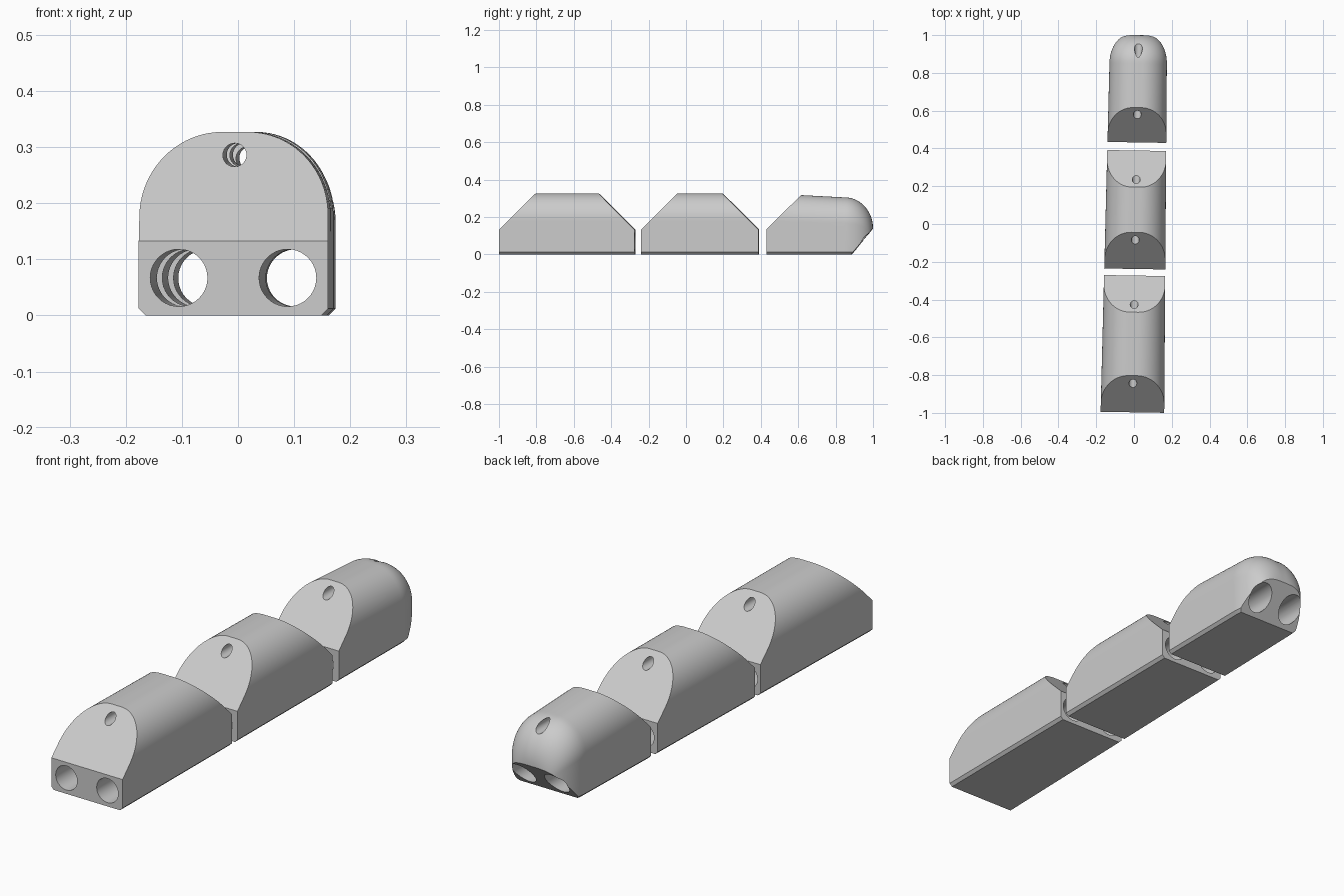
import bpy, bmesh, math
from mathutils import Matrix, Vector

cube = bpy.data.objects.get("Cube")
if cube:
    bpy.data.objects.remove(cube, do_unlink=True)

GREY = (0.6, 0.6, 0.6, 1)
grey = bpy.data.materials.new("light grey")
grey.use_nodes = True
grey.diffuse_color = GREY
grey.node_tree.nodes["Principled BSDF"].inputs["Base Color"].default_value = GREY

# The whole finger leans slightly to one side
PLACE = Matrix.Translation((0.008, 0, 0)) @ Matrix.Rotation(-0.0165, 4, "Z")
TOP, LEDGE, CHAMFER, ARC = 0.327, 0.133, 0.012, 20


def half_width(y):
    return 0.1595 - 0.009 * y


def section(y, w, h):
    """Arch-shaped cross-section with a chamfered base."""
    rx, rz = w * 0.86, h * 0.45
    half = [(w - CHAMFER, 0), (w, CHAMFER)]
    for i in range(ARC + 1):
        a = math.pi / 2 * i / ARC
        half.append((w - rx + rx * math.cos(a), h - rz + rz * math.sin(a)))
    return [(x, y, z) for x, z in half] + [(-x, y, z) for x, z in reversed(half)]


def slice_off(bm, point, normal):
    """Cut away everything beyond a plane and cap the opening."""
    geom = bm.verts[:] + bm.edges[:] + bm.faces[:]
    bmesh.ops.bisect_plane(bm, geom=geom, plane_co=point, plane_no=normal,
                           clear_outer=True, dist=1e-6)
    edges = [e for e in bm.edges if e.is_boundary]
    bmesh.ops.holes_fill(bm, edges=edges, sides=0)


def link(name, bm):
    bmesh.ops.recalc_face_normals(bm, faces=bm.faces)
    bm.transform(PLACE)
    mesh = bpy.data.meshes.new(name)
    bm.to_mesh(mesh)
    bm.free()
    mesh.materials.append(grey)
    obj = bpy.data.objects.new(name, mesh)
    bpy.context.collection.objects.link(obj)
    return obj


def segment(name, stations, cuts, bores):
    # Lofted body
    bm = bmesh.new()
    rings = [[bm.verts.new(p) for p in section(*s)] for s in stations]
    for a, b in zip(rings, rings[1:]):
        for i in range(len(a)):
            j = (i + 1) % len(a)
            bm.faces.new((a[i], a[j], b[j], b[i]))
    bm.faces.new(rings[0])
    bm.faces.new(rings[-1])
    for point, normal in cuts:
        slice_off(bm, Vector(point), Vector(normal).normalized())
    body = link(name, bm)

    # Lengthwise bores
    y0, y1 = stations[0][0] - 0.1, stations[-1][0] + 0.1
    cutter_bm = bmesh.new()
    for x, z, r in bores:
        m = Matrix.Translation((x, (y0 + y1) / 2, z)) @ Matrix.Rotation(math.pi / 2, 4, "X")
        bmesh.ops.create_cone(cutter_bm, cap_ends=True, segments=40, radius1=r,
                              radius2=r, depth=y1 - y0, matrix=m)
    cutter = link(name + "_bore_cutter", cutter_bm)
    mod = body.modifiers.new("bores", "BOOLEAN")
    mod.operation, mod.solver, mod.object = "DIFFERENCE", "EXACT", cutter
    bpy.ops.object.select_all(action="DESELECT")
    body.select_set(True)
    bpy.context.view_layer.objects.active = body
    bpy.ops.object.modifier_apply(modifier=mod.name)
    bpy.data.objects.remove(cutter, do_unlink=True)
    bpy.ops.object.shade_smooth_by_angle(angle=math.radians(28))


def bores(offset, cord_z):
    return [(-offset, 0.067, 0.051), (offset, 0.067, 0.051), (0, cord_z, 0.021)]


# Two straight segments with slopes at both ends
for name, y0, y1, offset in (("base_segment", -0.997, -0.273, 0.097),
                             ("middle_segment", -0.238, 0.389, 0.088)):
    ends = [(y, half_width(y), TOP) for y in (y0, y1)]
    cuts = [((0, y0, LEDGE), (0, -1, 1)), ((0, y1, LEDGE), (0, 1, 1))]
    segment(name, ends, cuts, bores(offset, 0.286))

# Fingertip with a domed end and an undercut
START, DOME, END = 0.432, 0.85, 1.0
stations = [(START, half_width(START), TOP), (DOME, half_width(DOME), 0.305)]
STEPS = 18
for i in range(1, STEPS + 1):
    a = math.pi / 2 * i / STEPS
    y = DOME + (END - DOME) * math.sin(a)
    stations.append((y, 0.05 + 0.102 * math.cos(a), 0.14 + 0.165 * math.cos(a)))
segment("fingertip", stations,
        [((0, START, LEDGE), (0, -1, 1)), ((0, 0.885, 0), (0, 0.14, -0.115))],
        bores(0.079, 0.28))
